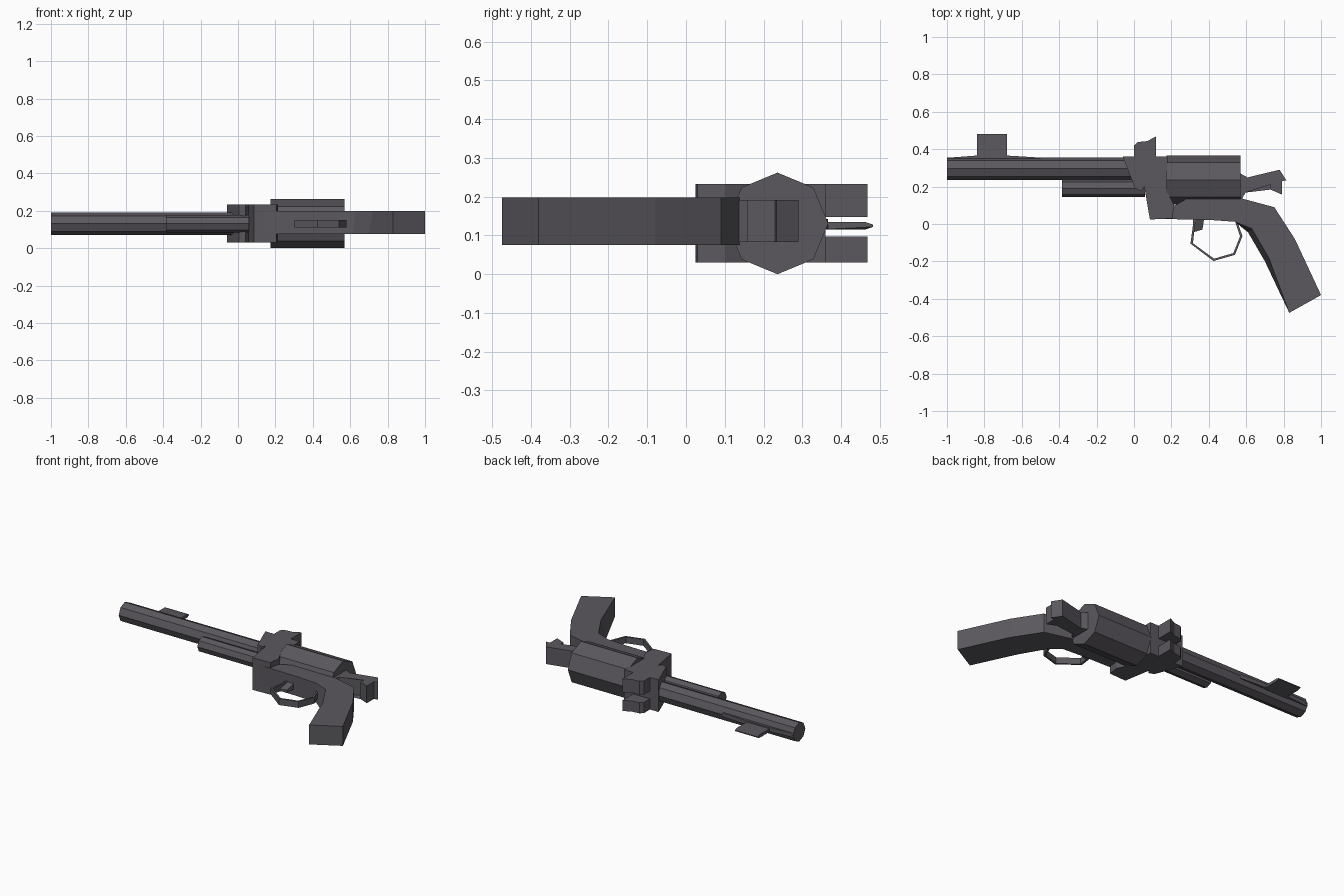
import bpy, bmesh, math

if "Cube" in bpy.data.objects:
    bpy.data.objects.remove(bpy.data.objects["Cube"])

CZ = 0.131  # mid plane of the model

# Dark gunmetal for every part
metal = bpy.data.materials.new("dark_metal")
metal.diffuse_color = (0.105, 0.098, 0.112, 1)
metal.use_nodes = True
metal.node_tree.nodes["Principled BSDF"].inputs["Base Color"].default_value = metal.diffuse_color


def finish(bm, name):
    bmesh.ops.recalc_face_normals(bm, faces=bm.faces)
    me = bpy.data.meshes.new(name)
    bm.to_mesh(me)
    bm.free()
    me.materials.append(metal)
    ob = bpy.data.objects.new(name, me)
    bpy.context.collection.objects.link(ob)
    return ob


def prism(name, pts, z0, z1):
    """Side profile in x-y, extruded from z0 to z1."""
    bm = bmesh.new()
    face = bm.faces.new([bm.verts.new((x, y, z0)) for x, y in pts])
    ext = bmesh.ops.extrude_face_region(bm, geom=[face])
    for v in ext["geom"]:
        if isinstance(v, bmesh.types.BMVert):
            v.co.z = z1
    return finish(bm, name)


def octagon_bar(name, x0, x1, y, r):
    """Eight-sided bar along x."""
    bpy.ops.mesh.primitive_cylinder_add(
        vertices=8, radius=r, depth=x1 - x0,
        location=((x0 + x1) / 2, y, CZ), rotation=(0, math.pi / 2, 0))
    bpy.context.object.name = name
    bpy.context.object.data.materials.append(metal)


def strip(name, path, t, z0, z1):
    """Open band of thickness t that follows a path in x-y."""
    cx = sum(p[0] for p in path) / len(path)
    cy = sum(p[1] for p in path) / len(path)
    inner = []
    for x, y in path:
        d = math.hypot(x - cx, y - cy)
        inner.append((x - (x - cx) / d * t, y - (y - cy) / d * t))
    prism(name, path + inner[::-1], z0, z1)


# Barrel, rod housing and cylinder
octagon_bar("barrel", -1.0, 0.06, 0.296, 0.06)
octagon_bar("rod_housing", -0.385, 0.06, 0.191, 0.047)
octagon_bar("cylinder", 0.175, 0.57, 0.236, 0.131)

# Front sight ramp and tapered blade
prism("sight_ramp", [(-1, 0.34), (-1, 0.354), (-0.84, 0.366), (-0.68, 0.366),
                     (-0.5, 0.355), (-0.5, 0.34)], 0.117, 0.143)
blade = prism("front_sight", [(-0.84, 0.34), (-0.68, 0.34), (-0.68, 0.462), (-0.68, 0.482),
                              (-0.84, 0.482), (-0.84, 0.462)], 0.115, 0.135)
for v in blade.data.vertices:
    if v.co.y > 0.48:
        v.co.z = 0.125 + (v.co.z - 0.125) * 0.3

# Front frame block with two upright lugs on top
prism("front_frame", [(-0.06, 0.36), (0.18, 0.36), (0.18, 0.17), (0.215, 0.10),
                      (0.205, 0.03), (0.085, 0.024), (0.055, 0.20), (0.04, 0.175),
                      (0.005, 0.19)], 0.03, 0.233)
lug = [(0, 0.35), (0, 0.42), (0.02, 0.438), (0.07, 0.443), (0.118, 0.468), (0.118, 0.35)]
for side, z0, z1 in (("left", 0.03, 0.097), ("right", 0.148, 0.233)):
    prism("frame_lug_" + side, lug, z0, z1)

# Rear frame and grip in one profile; the front of the grip slopes in towards the top
grip = prism("frame_and_grip", [(0.10, 0.028), (0.10, 0.10), (0.22, 0.10), (0.29, 0.14),
                                (0.565, 0.14), (0.60, 0.13), (0.75, 0.09), (0.86, -0.08),
                                (1.0, -0.38), (0.83, -0.475), (0.70, -0.2), (0.61, -0.045),
                                (0.54, 0.012), (0.40, 0.022)], 0.075, 0.198)
for v in grip.data.vertices:
    if v.co.z > CZ and v.co.y < -0.04 and v.co.x < 0.75:
        v.co.x += 0.02
        v.co.y += 0.02

# Hammer with hooked end
prism("hammer", [(0.56, 0.275), (0.607, 0.249), (0.778, 0.29), (0.815, 0.233),
                 (0.79, 0.230), (0.79, 0.158), (0.73, 0.184), (0.73, 0.243),
                 (0.751, 0.254), (0.596, 0.168), (0.575, 0.13), (0.56, 0.13)], 0.083, 0.192)

# Trigger and its guard
strip("trigger_guard", [(0.32, 0.03), (0.302, -0.105), (0.425, -0.198), (0.54, -0.165),
                        (0.58, -0.065), (0.55, 0.02)], 0.013, 0.11, 0.15)
trigger = prism("trigger", [(0.315, 0.03), (0.375, 0.03), (0.366, -0.03), (0.314, -0.045)],
                0.11, 0.15)
for v in trigger.data.vertices:
    if v.co.z > CZ and v.co.y < 0:
        v.co.z = 0.125
